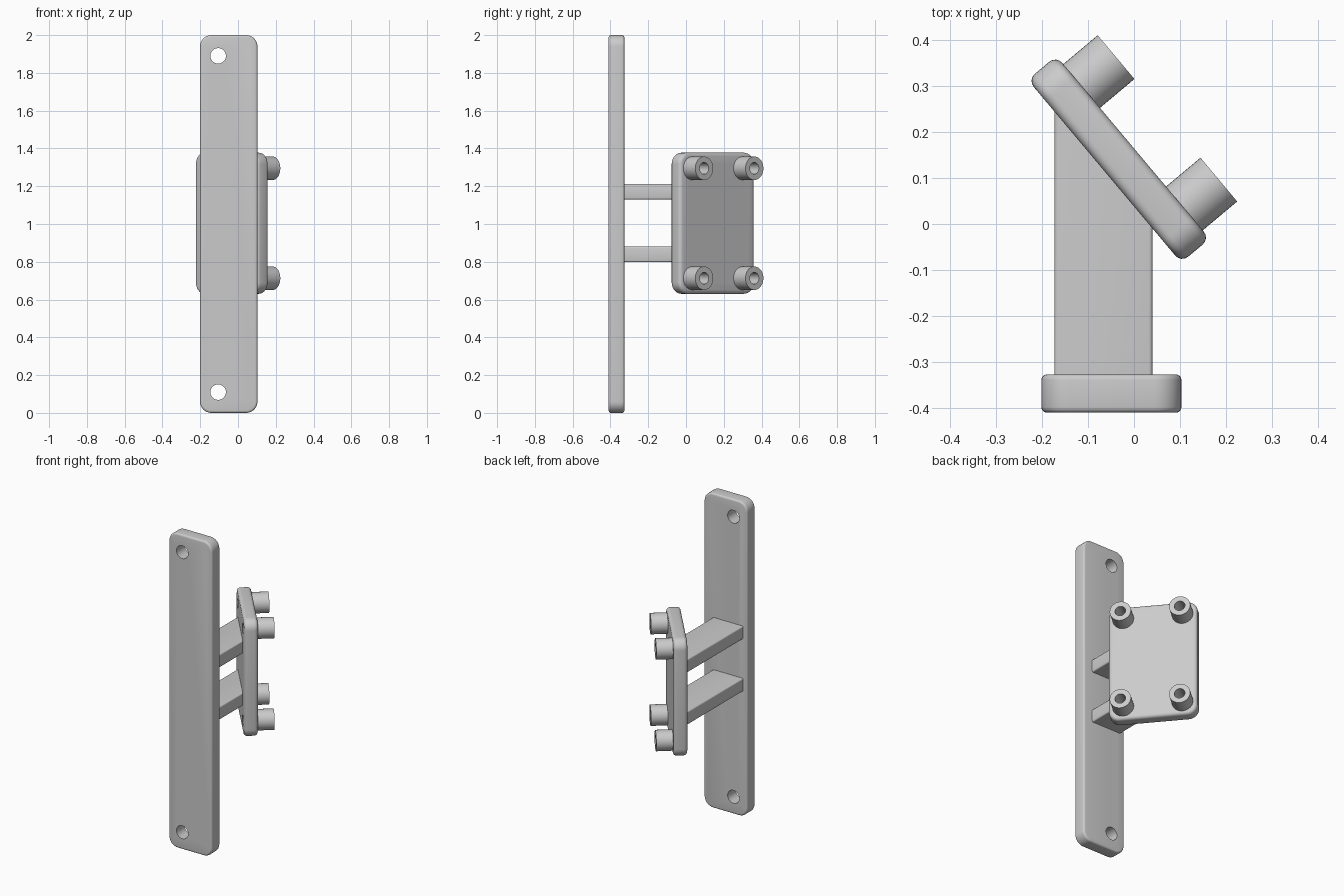
import bpy, bmesh, math
from mathutils import Matrix, Vector

cube = bpy.data.objects.get("Cube")
if cube:
    bpy.data.objects.remove(cube, do_unlink=True)

grey = bpy.data.materials.new("light grey")
grey.use_nodes = True
grey.diffuse_color = (0.6, 0.6, 0.6, 1)
grey.node_tree.nodes["Principled BSDF"].inputs["Base Color"].default_value = (0.6, 0.6, 0.6, 1)


def make_object(name, bm, matrix=Matrix()):
    bmesh.ops.recalc_face_normals(bm, faces=bm.faces)
    mesh = bpy.data.meshes.new(name)
    bm.to_mesh(mesh)
    bm.free()
    mesh.materials.append(grey)
    ob = bpy.data.objects.new(name, mesh)
    ob.matrix_world = matrix
    bpy.context.collection.objects.link(ob)
    return ob


def rounded_plate(name, width, thick, height, corner, fillet, matrix):
    """Plate standing in XZ with rounded corners and a filleted rim."""
    bm = bmesh.new()
    bmesh.ops.create_cube(bm, size=1, matrix=Matrix.Diagonal((width, thick, height, 1)))
    through = [e for e in bm.edges if abs(e.verts[0].co.y - e.verts[1].co.y) > thick / 2]
    bmesh.ops.bevel(bm, geom=through, offset=corner, segments=8, profile=0.5, affect='EDGES')
    rim = [e for e in bm.edges if abs(e.verts[0].co.y - e.verts[1].co.y) < thick / 2]
    bmesh.ops.bevel(bm, geom=rim, offset=fillet, segments=4, profile=0.5, affect='EDGES')
    return make_object(name, bm, matrix)


def cylinders(name, spots, radius, y0, y1, matrix):
    """Cylinders along local Y at the given (x, z) spots."""
    bm = bmesh.new()
    for x, z in spots:
        place = Matrix.Translation((x, (y0 + y1) / 2, z)) @ Matrix.Rotation(math.pi / 2, 4, 'X')
        bmesh.ops.create_cone(bm, cap_ends=True, segments=40, radius1=radius,
                              radius2=radius, depth=y1 - y0, matrix=place)
    return make_object(name, bm, matrix)


def drill(ob, cutter):
    mod = ob.modifiers.new("holes", 'BOOLEAN')
    mod.operation = 'DIFFERENCE'
    mod.solver = 'EXACT'
    mod.object = cutter
    cutter.hide_render = True
    cutter.hide_set(True)


def smooth(ob):
    bpy.ops.object.select_all(action='DESELECT')
    ob.select_set(True)
    bpy.context.view_layer.objects.active = ob
    bpy.ops.object.shade_smooth_by_angle(angle=math.radians(35))


def apply_modifiers(ob):
    bpy.context.view_layer.update()
    graph = bpy.context.evaluated_depsgraph_get()
    mesh = bpy.data.meshes.new_from_object(ob.evaluated_get(graph))
    ob.modifiers.clear()
    ob.data = mesh


# Tall mounting plate with a screw hole near each end
upright = Matrix.Translation((-0.049, -0.368, 1))
mounting_plate = rounded_plate("mounting_plate", 0.304, 0.083, 2, 0.06, 0.012, upright)
screw_holes = cylinders("screw_hole_cutter", [(-0.056, s * 0.89) for s in (-1, 1)],
                        0.041, -0.1, 0.1, upright)
drill(mounting_plate, screw_holes)

# Angled plate carrying four hollow bosses
turn = Matrix.Rotation(math.radians(-50), 4, 'Z')
tilted = turn @ Matrix.Translation((-0.129, 0.065, 1.004))
angled_plate = rounded_plate("angled_plate", 0.518, 0.081, 0.747, 0.06, 0.02, tilted)
spots = [(sx * 0.1735, sz * 0.291) for sx in (-1, 1) for sz in (-1, 1)]
bosses = cylinders("bosses", spots, 0.062, 0.035, 0.138, tilted)
bores = cylinders("bore_cutter", spots, 0.031, -0.2, 0.3, tilted)
drill(angled_plate, bores)
drill(bosses, bores)

# Two arms running from the mounting plate into the back of the angled plate
normal = turn @ Vector((0, 1, 0))
left, right, start, inside = -0.173, 0.04, -0.36, 0.05
meet = [(inside - normal.x * x) / normal.y for x in (left, right)]
outline = [(left, start), (right, start), (right, meet[1]), (left, meet[0])]
arms = []
for name, z in (("lower_arm", 0.798), ("upper_arm", 1.13)):
    bm = bmesh.new()
    base = bm.faces.new([bm.verts.new((x, y, z)) for x, y in outline])
    top = bmesh.ops.extrude_face_region(bm, geom=[base])["geom"]
    bmesh.ops.translate(bm, vec=(0, 0, 0.083), verts=[v for v in top if isinstance(v, bmesh.types.BMVert)])
    long_edges = [e for e in bm.edges if abs(e.verts[0].co.x - e.verts[1].co.x) < 1e-4
                  and abs(e.verts[0].co.y - e.verts[1].co.y) > 0.1]
    bmesh.ops.bevel(bm, geom=long_edges, offset=0.008, segments=3, profile=0.5, affect='EDGES')
    arms.append(make_object(name, bm))

for ob in (mounting_plate, angled_plate, bosses):
    apply_modifiers(ob)
for cutter in (screw_holes, bores):
    bpy.data.objects.remove(cutter, do_unlink=True)
for ob in (mounting_plate, angled_plate, bosses, *arms):
    smooth(ob)
